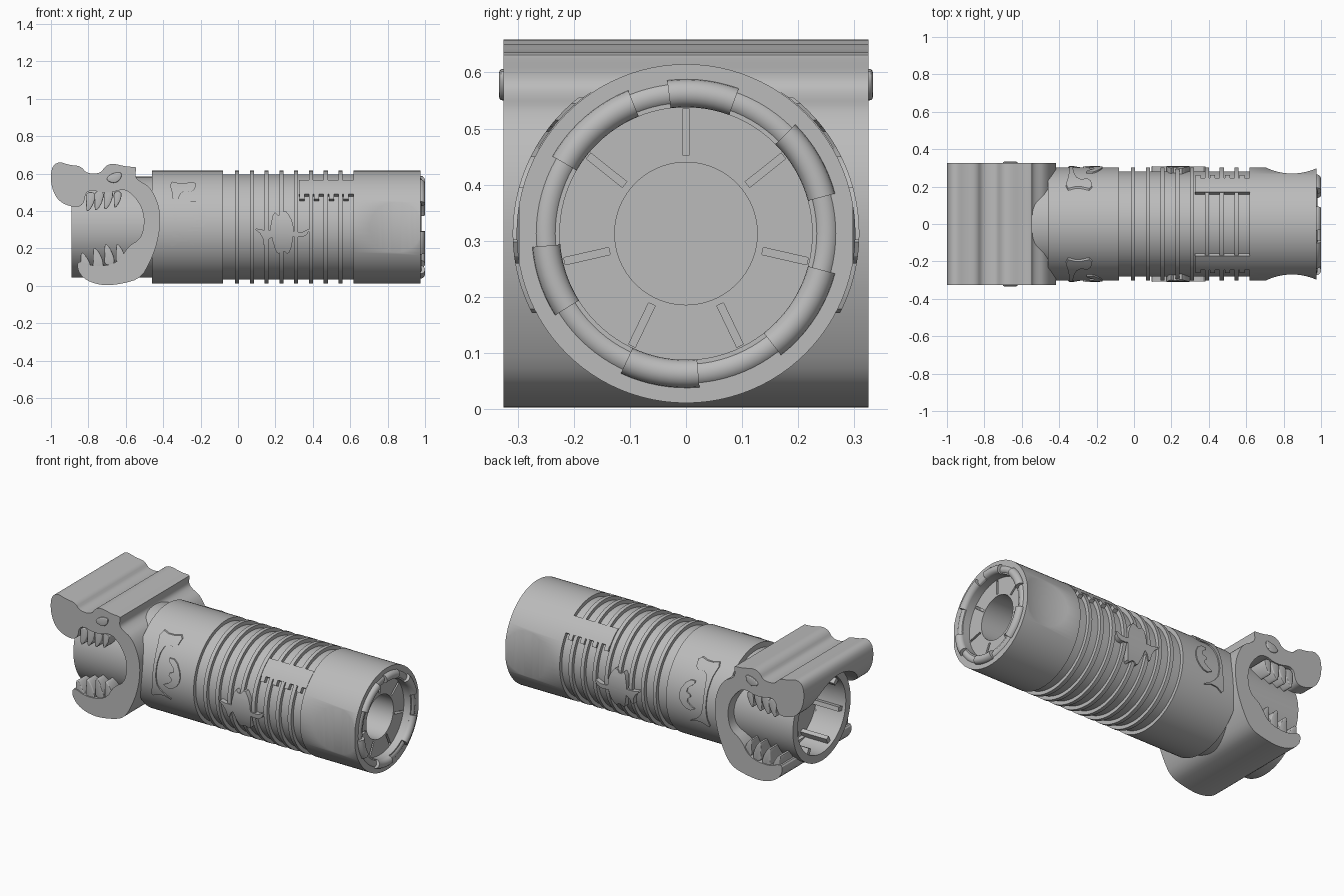
import bpy, bmesh, math
from mathutils import Vector

cube = bpy.data.objects.get("Cube")
if cube:
    bpy.data.objects.remove(cube, do_unlink=True)

AXIS = 0.313          # height of the barrel axis
OUTER, GROOVE, NECK, BORE, HOLE = 0.302, 0.281, 0.27, 0.225, 0.127

grey = bpy.data.materials.new("plain grey")
grey.use_nodes = True
tone = (0.5, 0.5, 0.5, 1)
grey.diffuse_color = tone
grey.node_tree.nodes["Principled BSDF"].inputs["Base Color"].default_value = tone


def finish(name, bm):
    bmesh.ops.remove_doubles(bm, verts=bm.verts, dist=1e-5)
    bmesh.ops.recalc_face_normals(bm, faces=bm.faces)
    mesh = bpy.data.meshes.new(name)
    bm.to_mesh(mesh)
    bm.free()
    mesh.materials.append(grey)
    ob = bpy.data.objects.new(name, mesh)
    bpy.context.collection.objects.link(ob)
    return ob


def activate(ob):
    bpy.ops.object.select_all(action='DESELECT')
    ob.select_set(True)
    bpy.context.view_layer.objects.active = ob


def smooth(ob):
    activate(ob)
    bpy.ops.object.shade_smooth_by_angle(angle=math.radians(30))


def boolean(ob, cutter, operation='DIFFERENCE', keep=False):
    activate(ob)
    mod = ob.modifiers.new("cut", 'BOOLEAN')
    mod.operation, mod.solver, mod.object = operation, 'EXACT', cutter
    bpy.ops.object.modifier_apply(modifier=mod.name)
    if not keep:
        bpy.data.objects.remove(cutter, do_unlink=True)


def lathe(name, profile, start=0, end=360, closed=True, steps=96):
    """Turn an (x, radius) profile about the barrel axis."""
    bm = bmesh.new()
    full = end - start >= 360
    count = steps if full else max(4, int(steps * (end - start) / 360))
    rows = []
    for i in range(count if full else count + 1):
        a = math.radians(start + (end - start) * i / count)
        rows.append([bm.verts.new((x, r * math.cos(a), AXIS + r * math.sin(a)))
                     for x, r in profile])
    n = len(profile)
    for i in range(count):
        p, q = rows[i], rows[(i + 1) % len(rows)]
        for j in range(n if closed else n - 1):
            k = (j + 1) % n
            bm.faces.new((p[j], p[k], q[k], q[j]))
    if not full:
        bm.faces.new(rows[0])
        bm.faces.new(rows[-1])
    return finish(name, bm)


def band(name, x0, x1, r0, r1, start=0, end=360):
    return lathe(name, [(x0, r0), (x1, r0), (x1, r1), (x0, r1)], start, end)


def rod(name, x0, x1, r):
    return lathe(name, [(x0, 0), (x0, r), (x1, r), (x1, 0)], closed=False)


def rounded(points, passes):
    for _ in range(passes):
        pts = [Vector(p) for p in points]
        points = []
        for a, b in zip(pts, pts[1:] + pts[:1]):
            points += [a.lerp(b, 0.25), a.lerp(b, 0.75)]
    return points


def prism(name, points, y0, y1, passes=0):
    """Extrude an (x, z) outline along y."""
    bm = bmesh.new()
    face = bm.faces.new([bm.verts.new((p[0], y0, p[1])) for p in rounded(points, passes)])
    out = bmesh.ops.extrude_face_region(bm, geom=[face])
    moved = [v for v in out["geom"] if isinstance(v, bmesh.types.BMVert)]
    bmesh.ops.translate(bm, verts=moved, vec=(0, y1 - y0, 0))
    return finish(name, bm)


def radial_box(name, x0, x1, r0, r1, width, angle):
    bm = bmesh.new()
    c, s = math.cos(angle), math.sin(angle)
    for x in (x0, x1):
        for r in (r0, r1):
            for w in (-width / 2, width / 2):
                bm.verts.new((x, r * c - w * s, AXIS + r * s + w * c))
    bmesh.ops.convex_hull(bm, input=bm.verts)
    return finish(name, bm)


# Barrel with its ribbed grip, blind muzzle hole and rear socket
profile = [(-0.7, 0), (-0.7, BORE), (-0.89, BORE), (-0.89, NECK),
           (-0.46, NECK), (-0.46, OUTER), (-0.08, OUTER), (-0.08, GROOVE)]
for i in range(8):
    x = -0.005 + 0.079 * i
    profile += [(x - 0.011, GROOVE), (x - 0.011, OUTER), (x + 0.011, OUTER), (x + 0.011, GROOVE)]
profile += [(0.617, GROOVE), (0.617, OUTER), (0.975, OUTER), (0.975, BORE),
            (0.93, BORE), (0.93, HOLE), (0.4, HOLE), (0.4, 0)]
barrel = lathe("barrel", profile, closed=False)

# Round scoops on both sides of the muzzle
for side in (-1, 1):
    bm = bmesh.new()
    bmesh.ops.create_cone(bm, cap_ends=True, segments=128, radius1=0.32, radius2=0.32, depth=1)
    bmesh.ops.translate(bm, verts=bm.verts, vec=(0.845, side * 0.59, AXIS + 0.015))
    boolean(barrel, finish("scoop", bm))

# Seven narrow slots in the muzzle disc, seven fins in the rear socket
for i in range(7):
    angle = math.pi / 2 + i * math.tau / 7
    boolean(barrel, radial_box("slot", 0.9, 0.95, 0.14, 0.222, 0.013, angle))
    smooth(radial_box("socket_fin", -0.87, -0.69, 0.19, 0.24, 0.025, angle))
smooth(barrel)


# Rounded muzzle ring: a low ring with six raised segments
def ring_profile(x):
    return [(x + 0.025 * math.cos(t * math.tau / 20), 0.25 + 0.025 * math.sin(t * math.tau / 20))
            for t in range(20)]


smooth(lathe("muzzle_ring", ring_profile(0.957)))
for a, b in ((15, 45), (70, 97), (112, 150), (185, 212), (245, 275), (308, 345)):
    smooth(lathe("muzzle_segment", ring_profile(0.975), a, b))

# Smooth panels bridging the ribs, with a comb along the lower edge
for a, b, c in ((36, 56, 30), (144, 124, 150)):
    smooth(band("grip_panel", 0.325, 0.62, 0.27, 0.304, min(a, b), max(a, b)))
    for i in range(4):
        x = 0.31 + 0.079 * i
        smooth(band("panel_tooth", x + 0.018, x + 0.045, 0.27, 0.304, min(a, c), max(a, c)))

# Beast head, open jaws facing the rear
head_outline = [
    (-1.0, .63), (-.96, .665), (-.9, .645), (-.84, .64), (-.81, .6), (-.735, .6),
    (-.71, .64), (-.67, .655), (-.6, .637), (-.545, .635), (-.545, .625), (-.55, .585),
    (-.53, .56), (-.47, .53), (-.425, .44), (-.413, .345), (-.43, .23), (-.47, .125),
    (-.52, .04), (-.61, .012), (-.715, -.001), (-.81, .025), (-.86, .08), (-.855, .14),
    (-.77, .1), (-.64, .12), (-.59, .21), (-.52, .25), (-.5, .33), (-.51, .41),
    (-.555, .48), (-.61, .52), (-.7, .49), (-.81, .52), (-.825, .43), (-.88, .418),
    (-.96, .45), (-1.0, .53)]
head = prism("beast_head", head_outline, -0.325, 0.325, 2)
boolean(head, rod("socket_cut", -1.2, -0.72, BORE))
boolean(head, rod("snout_cut", -1.2, -0.89, NECK))
smooth(head)

# Curved fangs and eyes on both cheeks
fang = [(-.024, 0), (.026, 0), (.026, -.04), (.006, -.085), (-.02, -.11), (-.022, -.06)]
fangs = [(-.79, .5, 1, 1), (-.745, .505, 1, 1), (-.695, .51, 1, 1), (-.645, .505, .85, 1),
         (-.815, .05, 1.25, -1), (-.75, .085, 1.15, -1), (-.69, .11, 1.1, -1), (-.63, .12, 1, -1)]


def bevelled(ob, size):
    activate(ob)
    mod = ob.modifiers.new("bevel", 'BEVEL')
    mod.width, mod.segments, mod.angle_limit = size, 3, math.radians(50)
    bpy.ops.object.modifier_apply(modifier=mod.name)
    smooth(ob)


for side in (-1, 1):
    for x, z, size, up in fangs:
        pts = [(x + px * size, z + pz * size * up) for px, pz in fang]
        bevelled(prism("fang", pts, side * 0.2, side * 0.318, 2), 0.012)
    eye = [(-.71, .565), (-.68, .6), (-.62, .61), (-.625, .57), (-.66, .545)]
    bevelled(prism("eye", eye, side * 0.3, side * 0.333, 2), 0.006)

# Thin raised emblems wrapped on the barrel
emblems = {
    "rear_emblem_frame": [(-.37, .56), (-.3, .545), (-.22, .56), (-.235, .5), (-.3, .51),
                          (-.325, .45), (-.325, .3), (-.29, .25), (-.215, .21), (-.3, .235),
                          (-.37, .2), (-.345, .28), (-.345, .47)],
    "rear_emblem_curl": [(-.27, .45), (-.21, .45), (-.165, .38), (-.175, .32), (-.23, .28),
                         (-.28, .3), (-.25, .31), (-.215, .34), (-.25, .37), (-.2, .39)],
    "grip_emblem_body": [(.19, .4), (.22, .37), (.25, .405), (.28, .37), (.3, .31), (.29, .22),
                         (.27, .165), (.24, .19), (.21, .165), (.19, .22), (.17, .3)],
    "grip_emblem_arms": [(.08, .31), (.15, .295), (.24, .31), (.33, .28), (.39, .31), (.36, .26),
                         (.3, .26), (.24, .28), (.17, .26), (.14, .2), (.13, .27)]}
for side in (-1, 1):
    for name, outline in emblems.items():
        plate = prism(name, outline, side * 0.08, side * 0.5, 1)
        boolean(plate, band("shell", -0.6, 0.8, 0.25, 0.309), 'INTERSECT')
        smooth(plate)
